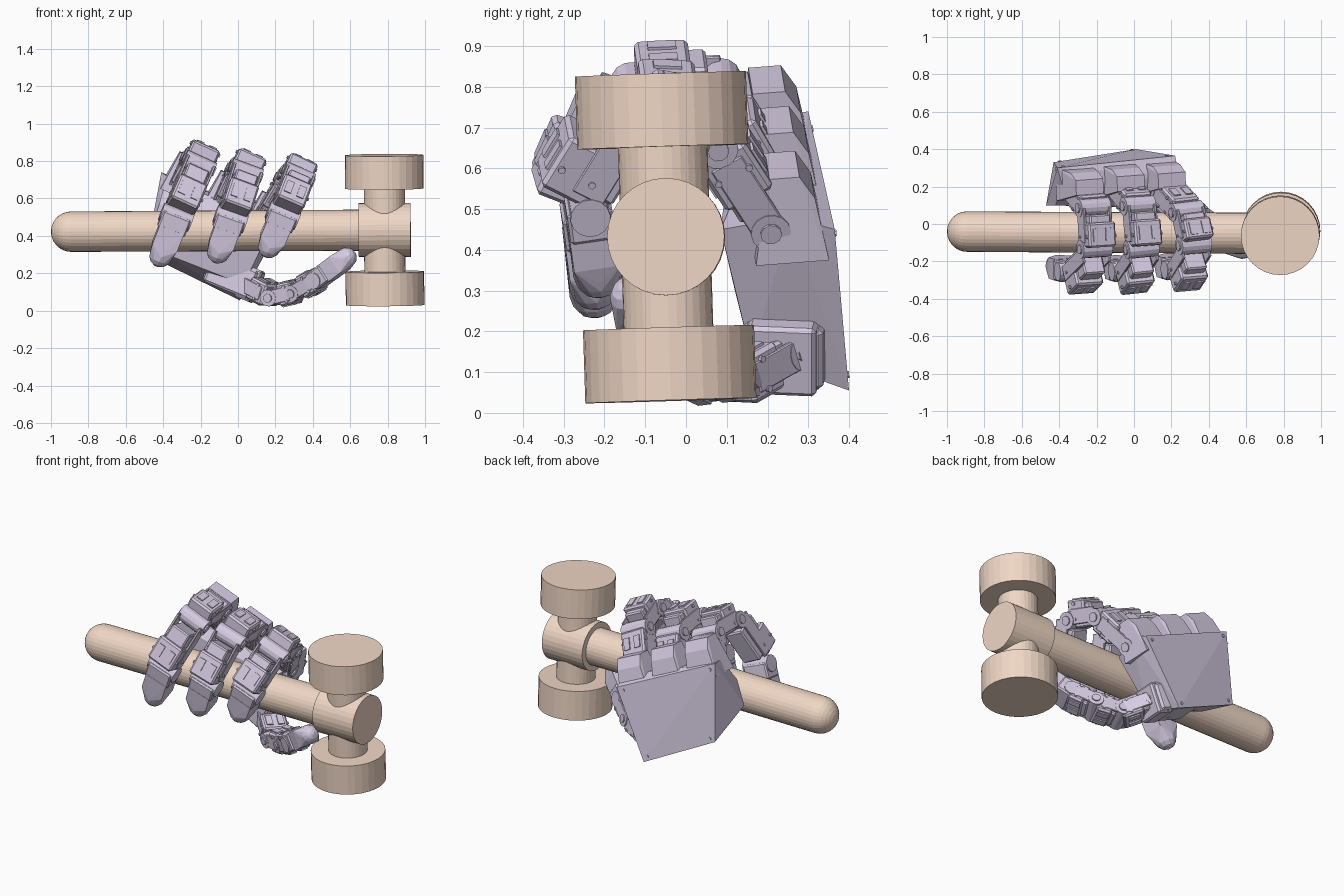
import bpy, bmesh, math
from mathutils import Vector, Matrix

if "Cube" in bpy.data.objects:
    bpy.data.objects.remove(bpy.data.objects["Cube"])


def material(name, color):
    m = bpy.data.materials.new(name)
    m.diffuse_color = color
    m.use_nodes = True
    m.node_tree.nodes["Principled BSDF"].inputs["Base Color"].default_value = m.diffuse_color
    return m


TAN = material("tan", (0.87, 0.68, 0.56, 1))
LILAC = material("lilac", (0.68, 0.61, 0.77, 1))


def finish(name, bm, mat):
    bmesh.ops.recalc_face_normals(bm, faces=bm.faces)
    me = bpy.data.meshes.new(name)
    bm.to_mesh(me)
    bm.free()
    me.materials.append(mat)
    ob = bpy.data.objects.new(name, me)
    bpy.context.collection.objects.link(ob)
    return ob


def frame(origin, along, side):
    """Matrix with local X = side, Z = along."""
    z = Vector(along).normalized()
    x = Vector(side)
    x = (x - z * x.dot(z)).normalized()
    y = z.cross(x)
    m = Matrix((x, y, z)).transposed().to_4x4()
    m.translation = origin
    return m


def box(bm, m, center, size, bevel=0.0):
    mat = m @ Matrix.Translation(center) @ Matrix.Diagonal((*size, 1))
    verts = bmesh.ops.create_cube(bm, size=1, matrix=mat)["verts"]
    if bevel:
        edges = list({e for v in verts for e in v.link_edges})
        bmesh.ops.bevel(bm, geom=edges, offset=bevel, segments=1, affect='EDGES')


def pin(bm, m, center, radius, length, segs=14):
    """Cylinder along local X."""
    mat = m @ Matrix.Translation(center) @ Matrix.Rotation(math.pi / 2, 4, 'Y')
    bmesh.ops.create_cone(bm, cap_ends=True, segments=segs, radius1=radius,
                          radius2=radius, depth=length, matrix=mat)


def hull(bm, points):
    verts = [bm.verts.new(p) for p in points]
    r = bmesh.ops.convex_hull(bm, input=verts)
    junk = {v for v in r["geom_interior"] + r["geom_unused"]
            if isinstance(v, bmesh.types.BMVert)}
    bmesh.ops.delete(bm, geom=list(junk), context='VERTS')


def lathe(name, origin, axis, profile, segs=32):
    """Turned part from (distance, radius) pairs along an axis."""
    bm = bmesh.new()
    m = frame(origin, axis, (0, 1, 0))
    rings = []
    for d, r in profile:
        rings.append([bm.verts.new(m @ Vector((r * math.cos(2 * math.pi * i / segs),
                                               r * math.sin(2 * math.pi * i / segs), d)))
                      for i in range(segs)])
    for a, b in zip(rings, rings[1:]):
        for i in range(segs):
            j = (i + 1) % segs
            bm.faces.new((a[i], a[j], b[j], b[i]))
    bm.faces.new(rings[0])
    bm.faces.new(rings[-1])
    return finish(name, bm, TAN)


# Mallet: handle with domed end, collar, and two mirrored neck-and-head ends
R = 0.108
dome = [(R - R * math.cos(a), R * math.sin(a)) for a in
        [math.radians(3 + 87 * i / 7) for i in range(8)]]
lathe("mallet_handle", (-1, -0.04, 0.422), (1, -0.006, 0.005), dome + [(1.66, R + 0.002)])
lathe("mallet_collar", (0.645, -0.048, 0.431), (1, -0.006, 0.005), [(0, 0.144), (0.278, 0.144)])
for label, s in (("upper", 1), ("lower", -1)):
    axis = (-0.006 * s, -0.032 * s, s)
    lathe("mallet_%s_neck" % label, (0.784, -0.05, 0.431), axis, [(0, 0.11), (0.23, 0.11)])
    lathe("mallet_%s_head" % label, (0.784, -0.05, 0.431), axis, [(0.222, 0.21), (0.401, 0.21)])

# Palm: slanted housing with a flat back plate
bm = bmesh.new()
back = [(-0.41, 0.30, 0.74), (0.22, 0.365, 0.45), (0.01, 0.40, 0.055), (-0.43, 0.33, 0.27)]
front = [(-0.42, 0.10, 0.57), (-0.47, 0.10, 0.42), (-0.38, 0.20, 0.72), (0.18, 0.085, 0.45),
         (0.03, 0.16, 0.14), (-0.38, 0.12, 0.30), (0.24, 0.26, 0.48)]
hull(bm, back + front)
finish("palm_housing", bm, LILAC)

ACROSS = Vector((0.66, 0.05, -0.30)).normalized()
UP = Vector((0.38, -0.05, 0.85))

# Knuckle casings along the upper edge of the palm, plus back plate screws
bm = bmesh.new()
for c in ((-0.29, 0.215, 0.70), (-0.07, 0.235, 0.60), (0.15, 0.25, 0.49)):
    m = frame(c, UP, ACROSS)
    lower = [(x, y, -0.09) for x in (-0.1, 0.1) for y in (-0.09, 0.09)]
    upper = [(x, y, z) for x in (-0.08, 0.08)
             for y, z in ((-0.05, 0.13), (0.03, 0.13), (0.065, 0.07))]
    hull(bm, [m @ Vector(p) for p in lower + upper])
finish("knuckle_casings", bm, LILAC)

bm = bmesh.new()
mid = sum((Vector(p) for p in back), Vector()) / 4
n = (Vector(back[1]) - Vector(back[0])).cross(Vector(back[2]) - Vector(back[0]))
for p in back:
    pin(bm, frame(Vector(p).lerp(mid, 0.12), UP, n), (0, 0, 0), 0.009, 0.012, 8)
finish("palm_screws", bm, LILAC)


def link(bm, a, b, side, w, out):
    """Servo body set outward of its brackets, with hinge pin and screw heads."""
    a, b = Vector(a), Vector(b)
    L = (b - a).length
    m = frame(a, b - a, side)
    box(bm, m, (0, out * 0.5, L * 0.5), (w * 0.74, w * 0.66 + out * 0.6, L * 0.66), 0.008)
    box(bm, m, (0, out, L * 0.66), (w * 0.96, w * 0.80, min(L * 0.6, 0.15)), 0.010)
    pin(bm, m, (0, 0, 0), w * 0.30, w * 1.04)
    for s in (-1, 1):
        box(bm, m, (s * w * 0.46, out * 0.4, L * 0.42), (0.014, w * 0.52, L * 0.84), 0.003)
        pin(bm, m, (s * w * 0.53, 0, 0), w * 0.16, 0.012, 10)
        for y in (-1, 1):
            pin(bm, m, (s * w * 0.49, out + y * w * 0.26, L * 0.70), 0.009, 0.014, 8)
            box(bm, m, (s * w * 0.22, out + y * w * 0.40, L * 0.66), (w * 0.24, 0.014, 0.07))


def tip(bm, a, b, side, w):
    """Rounded finger pad on a square mount."""
    a, b = Vector(a), Vector(b)
    L = (b - a).length
    m = frame(a, b - a, side)
    pin(bm, m, (0, 0, 0), w * 0.30, w * 1.04)
    box(bm, m, (0, 0, L * 0.12), (w * 0.95, w * 0.68, L * 0.36), 0.008)
    r = w * 0.37
    pts = [(sx * w * 0.42, sy * w * 0.35, L * z) for sx in (-1, 1) for sy in (-1, 1)
           for z in (0.25, 0.62)]
    for i in range(4):
        e = math.radians(i * 26)
        pts += [(r * math.cos(e) * math.cos(k * math.pi / 6),
                 r * math.cos(e) * math.sin(k * math.pi / 6),
                 L - r * 0.75 + r * math.sin(e)) for k in range(12)]
    hull(bm, [m @ Vector(p) for p in pts])


def digit(name, path, side, w, outs):
    bm = bmesh.new()
    for a, b, out in zip(path[:-2], path[1:-1], outs):
        link(bm, a, b, side, w, out)
    tip(bm, path[-2], path[-1], side, w)
    finish(name, bm, LILAC)


# Three fingers curling over the handle, and the thumb running below it
OUT = (0.0, 0.045, 0.085)
digit("left_finger", [(-0.31, 0.20, 0.62), (-0.22, 0.09, 0.79), (-0.21, -0.13, 0.78),
                      (-0.33, -0.25, 0.50), (-0.43, -0.22, 0.25)], ACROSS, 0.165, OUT)
digit("middle_finger", [(-0.07, 0.21, 0.54), (0.02, 0.10, 0.73), (0.04, -0.13, 0.74),
                        (-0.04, -0.25, 0.49), (-0.12, -0.22, 0.27)], ACROSS, 0.165, OUT)
digit("right_finger", [(0.16, 0.20, 0.48), (0.28, 0.07, 0.68), (0.32, -0.11, 0.72),
                       (0.24, -0.24, 0.51), (0.15, -0.21, 0.30)], ACROSS, 0.165, OUT)
digit("thumb", [(-0.12, 0.27, 0.20), (0.05, 0.23, 0.15), (0.19, 0.10, 0.076),
                (0.32, 0.04, 0.105), (0.43, -0.04, 0.17), (0.61, -0.15, 0.305)],
      (0.35, 0.9, 0.1), 0.15, (0, 0, 0, 0))

# Thumb base servo, set into the lower corner of the palm
bm = bmesh.new()
m = frame((-0.03, 0.25, 0.18), (0.85, -0.1, -0.35), (0, 1, 0))
box(bm, m, (0, 0, 0), (0.20, 0.16, 0.26), 0.012)
box(bm, m, (0, 0, 0.10), (0.17, 0.18, 0.10), 0.01)
finish("thumb_base_servo", bm, LILAC)
